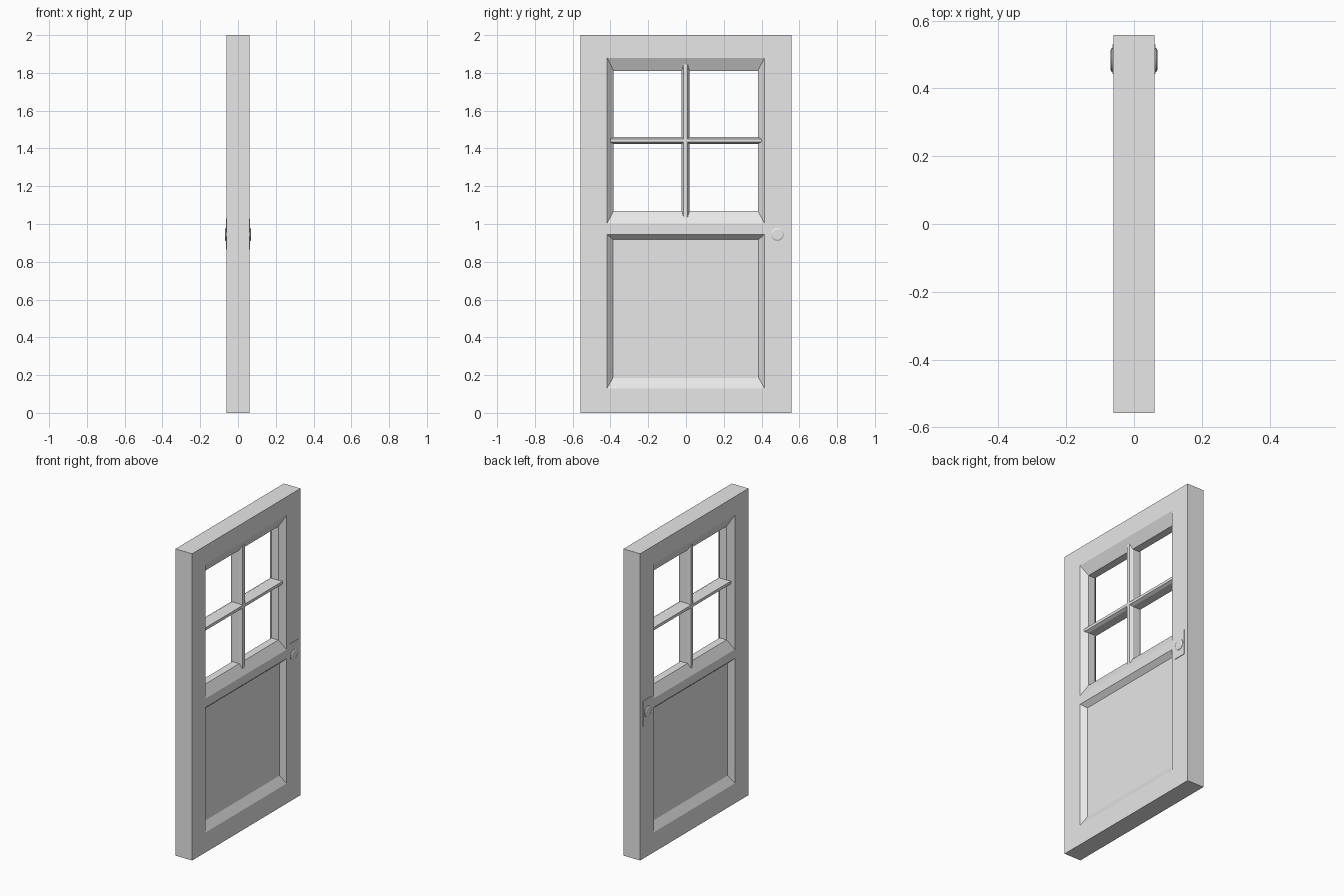
import bpy, bmesh, math
from mathutils import Matrix, Vector

if "Cube" in bpy.data.objects:
    bpy.data.objects.remove(bpy.data.objects["Cube"], do_unlink=True)

grey = bpy.data.materials.new("plain grey")
grey.use_nodes = True
grey.diffuse_color = (0.8, 0.8, 0.8, 1)
grey.node_tree.nodes["Principled BSDF"].inputs["Base Color"].default_value = (0.8, 0.8, 0.8, 1)

HALF = 0.06           # half the door thickness
WIDE = 0.558          # half the door width


def finish(name, bm):
    """Clean the mesh and link it as a named object."""
    bmesh.ops.remove_doubles(bm, verts=bm.verts, dist=0.0001)
    bmesh.ops.recalc_face_normals(bm, faces=bm.faces)
    mesh = bpy.data.meshes.new(name)
    bm.to_mesh(mesh)
    bm.free()
    mesh.materials.append(grey)
    obj = bpy.data.objects.new(name, mesh)
    bpy.context.collection.objects.link(obj)
    return obj


def ring(bm, x, y0, y1, z0, z1):
    """Four corners of a rectangle facing x."""
    return [bm.verts.new((x, y, z)) for y, z in ((y0, z0), (y1, z0), (y1, z1), (y0, z1))]


def bridge(bm, a, b):
    n = len(a)
    for i in range(n):
        j = (i + 1) % n
        bm.faces.new((a[i], a[j], b[j], b[i]))


# Door leaf: stiles and rails, a sunk lower panel and a bevelled window opening
columns = (-WIDE, -0.418, 0.416, WIDE)
rows = (0, 0.13, 0.945, 1.003, 1.88, 2)
bm = bmesh.new()
outer, jamb = [], []
for side in (-1, 1):
    x = side * HALF
    for c in range(3):
        for r in range(5):
            corners = ring(bm, x, columns[c], columns[c + 1], rows[r], rows[r + 1])
            if c == 1 and r == 1:
                sunk = ring(bm, side * 0.03, -0.387, 0.385, 0.185, 0.918)
                bridge(bm, corners, sunk)
                bm.faces.new(sunk)
            elif c == 1 and r == 3:
                inner = ring(bm, side * 0.025, -0.383, 0.38, 1.07, 1.81)
                bridge(bm, corners, inner)
                jamb.append(inner)
            else:
                bm.faces.new(corners)
    # Outline of the leaf, with a vertex at every row and column
    path = [(y, 0) for y in columns] + [(WIDE, z) for z in rows[1:]]
    path += [(y, 2) for y in columns[-2::-1]] + [(-WIDE, z) for z in rows[-2:0:-1]]
    outer.append([bm.verts.new((x, y, z)) for y, z in path])
bridge(bm, *jamb)
bridge(bm, *outer)
finish("door_leaf", bm)


def glazing_bar(name, half_width, start, end, upright, centre):
    """Octagonal bar running through the window."""
    half = [(0.025, half_width), (0.043, half_width * 0.5)]
    profile = half + [(x, -w) for x, w in reversed(half)]
    profile += [(-x, -w) for x, w in half] + [(-x, w) for x, w in reversed(half)]
    bm = bmesh.new()
    ends = []
    for along in (start, end):
        ends.append([bm.verts.new((x, centre + w, along) if upright else (x, along, centre + w))
                     for x, w in profile])
        bm.faces.new(ends[-1])
    bridge(bm, *ends)
    finish(name, bm)


glazing_bar("upright_glazing_bar", 0.021, 1.022, 1.845, True, -0.002)
glazing_bar("cross_glazing_bar", 0.018, -0.401, 0.399, False, 1.442)

# Lock plate and low round knob on each side
for side, label in ((1, "left"), (-1, "right")):
    bm = bmesh.new()
    bmesh.ops.create_cube(bm, size=1, matrix=Matrix.Translation((side * 0.061, 0.486, 0.947))
                          @ Matrix.Diagonal((0.005, 0.087, 0.164, 1)))
    finish(label + "_lock_plate", bm)

    bm = bmesh.new()
    loops = []
    for x, radius in ((0.06, 0.035), (0.066, 0.035), (0.07, 0.027)):
        loops.append([bm.verts.new((side * x, 0.484 + radius * math.cos(a), 0.945 + radius * math.sin(a)))
                      for a in (math.tau * i / 24 for i in range(24))])
    for a, b in zip(loops, loops[1:]):
        bridge(bm, a, b)
    bm.faces.new(loops[0])
    bm.faces.new(loops[-1])
    knob = finish(label + "_knob", bm)
    bpy.ops.object.select_all(action="DESELECT")
    bpy.context.view_layer.objects.active = knob
    knob.select_set(True)
    bpy.ops.object.shade_smooth_by_angle(angle=math.radians(25))
